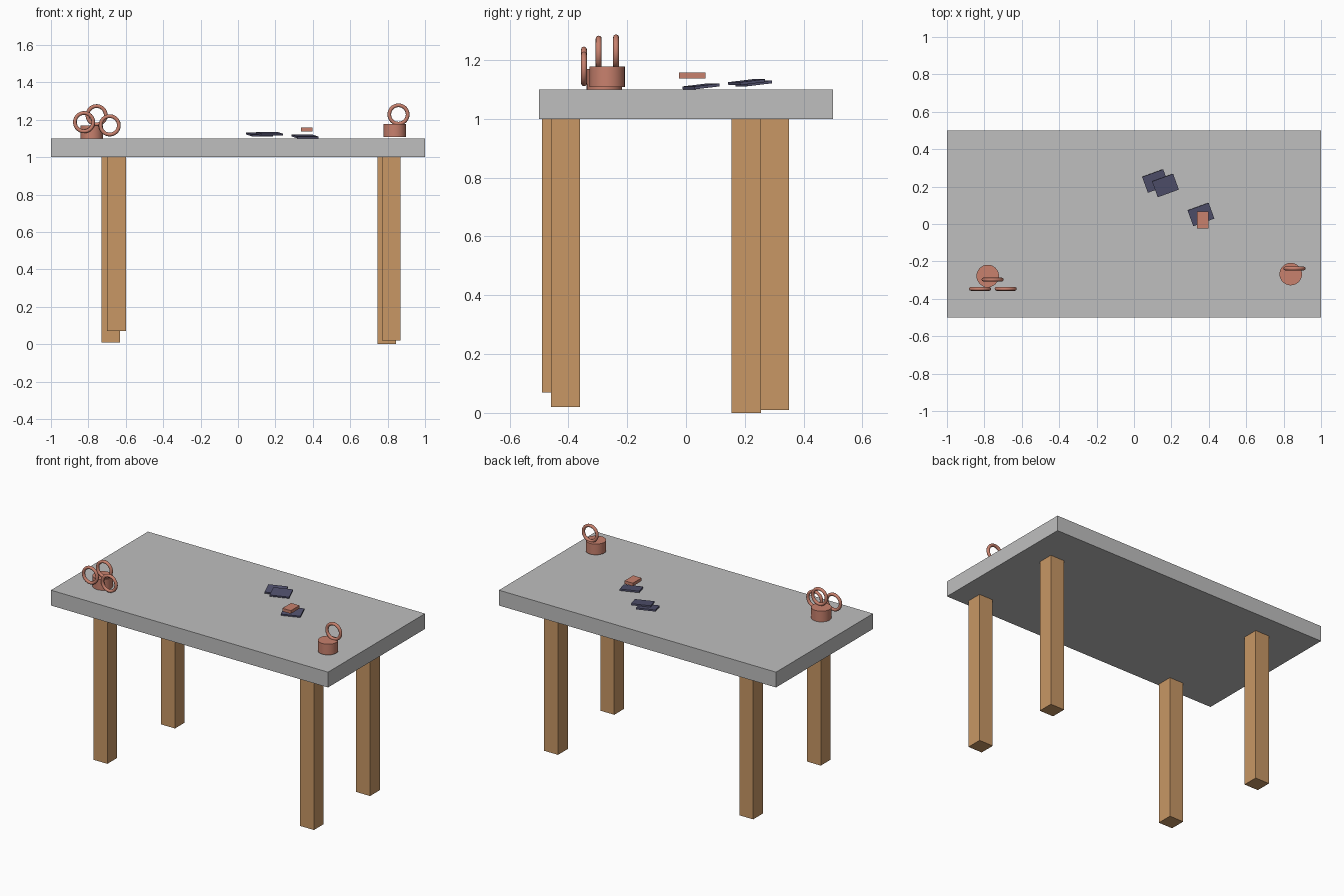
import bpy
from math import radians

if "Cube" in bpy.data.objects:
    bpy.data.objects.remove(bpy.data.objects["Cube"])


def material(name, rgb):
    m = bpy.data.materials.new(name)
    m.diffuse_color = (*rgb, 1)
    m.use_nodes = True
    m.node_tree.nodes["Principled BSDF"].inputs["Base Color"].default_value = m.diffuse_color
    return m


GREY = material("stone grey", (0.52, 0.52, 0.52))
WOOD = material("tan wood", (0.58, 0.31, 0.13))
CLAY = material("clay pink", (0.58, 0.22, 0.155))
NAVY = material("dark slate blue", (0.083, 0.083, 0.155))


def finish(name, mat, smooth=False):
    ob = bpy.context.object
    ob.name = name
    ob.data.materials.append(mat)
    if smooth:
        bpy.ops.object.shade_smooth_by_angle(angle=radians(40))
    return ob


def box(name, centre, size, mat, rot=(0, 0, 0)):
    bpy.ops.mesh.primitive_cube_add(size=1, location=centre, rotation=rot)
    ob = finish(name, mat)
    ob.scale = size
    return ob


def cup(name, x, y, bottom):
    bpy.ops.mesh.primitive_cylinder_add(vertices=32, radius=0.06, depth=0.07,
                                        location=(x, y, bottom + 0.035))
    return finish(name, CLAY, True)


def ring(name, x, y, z):
    # upright ring facing the front
    bpy.ops.mesh.primitive_torus_add(major_radius=0.049, minor_radius=0.01,
                                     major_segments=48, minor_segments=12,
                                     location=(x, y, z), rotation=(radians(90), 0, 0))
    return finish(name, CLAY, True)


# Table top
box("table_top", (0, 0, 1.05), (2, 1, 0.1), GREY)

# Legs: each has its own position and foot height
for name, x, y, foot in (("front_left_leg", -0.65, -0.44, 0.07),
                         ("front_right_leg", 0.82, -0.41, 0.02),
                         ("back_left_leg", -0.68, 0.30, 0.01),
                         ("back_right_leg", 0.795, 0.205, 0.0)):
    box(name, (x, y, (1 + foot) / 2), (0.1, 0.1, 1 - foot), WOOD)

# Cups and their rings
cup("right_cup", 0.838, -0.268, 1.108)
ring("right_cup_ring", 0.858, -0.238, 1.228)
cup("left_cup", -0.782, -0.278, 1.10)
for i, p in enumerate(((-0.823, -0.347, 1.187),
                       (-0.756, -0.297, 1.224),
                       (-0.686, -0.347, 1.17))):
    ring(f"left_cup_ring_{i + 1}", *p)

# Thin tilted slabs lying on the table
for i, p in enumerate(((0.115, 0.23, 1.121),
                       (0.168, 0.206, 1.125),
                       (0.358, 0.051, 1.1105))):
    box(f"slab_{i + 1}", p, (0.12, 0.09, 0.01), NAVY, (radians(6.5), 0, radians(20)))

# Small block above the single slab
box("small_block", (0.367, 0.022, 1.1475), (0.06, 0.09, 0.02), CLAY)
